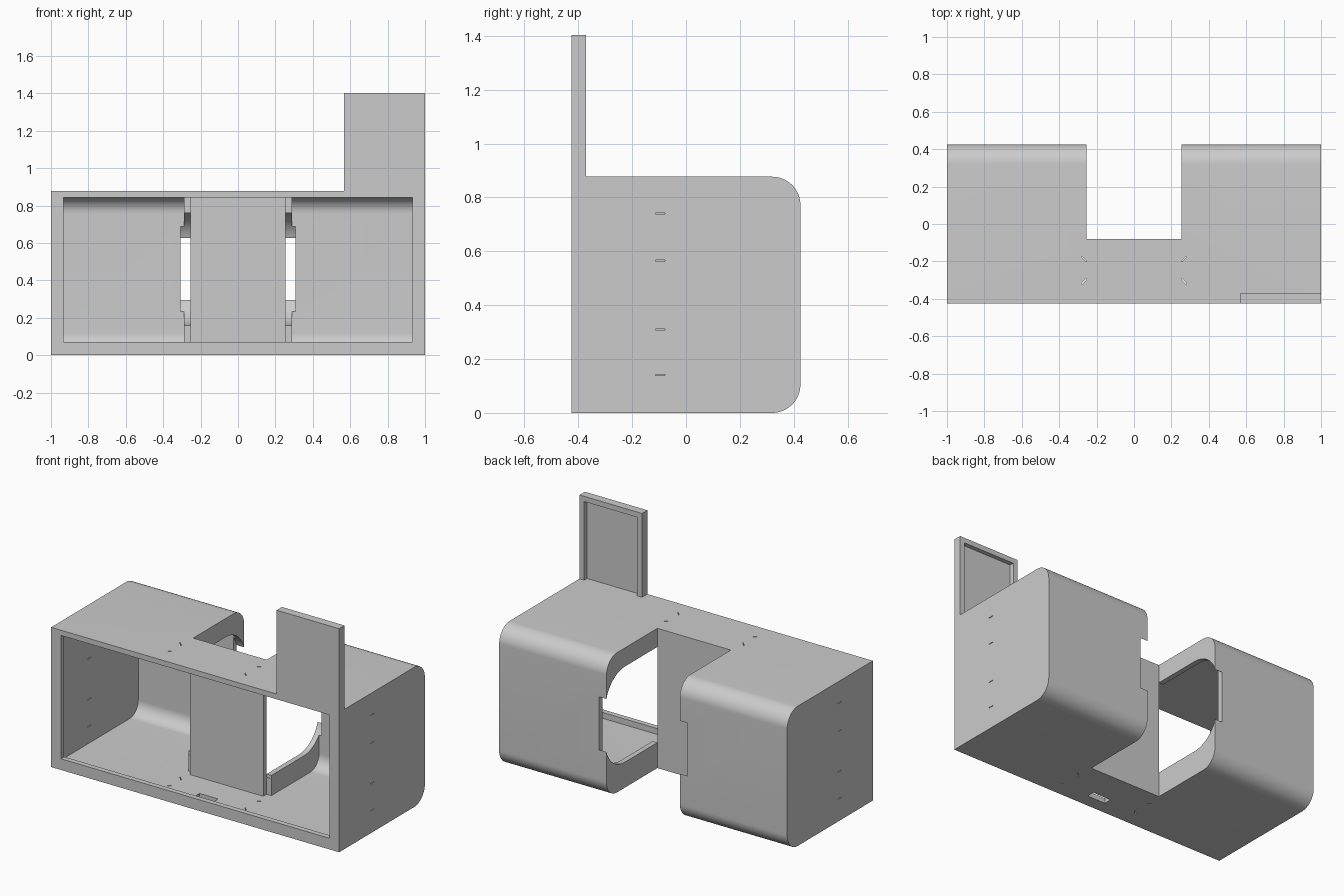
import bpy, bmesh, math
from mathutils import Matrix

cube = bpy.data.objects.get("Cube")
if cube:
    bpy.data.objects.remove(cube, do_unlink=True)

grey = bpy.data.materials.new("plain grey")
grey.use_nodes = True
COLOUR = (0.6, 0.6, 0.6, 1)
grey.diffuse_color = COLOUR
grey.node_tree.nodes["Principled BSDF"].inputs["Base Color"].default_value = COLOUR


def finish(name, bm):
    bmesh.ops.recalc_face_normals(bm, faces=bm.faces)
    mesh = bpy.data.meshes.new(name)
    bm.to_mesh(mesh)
    bm.free()
    mesh.materials.append(grey)
    obj = bpy.data.objects.new(name, mesh)
    bpy.context.collection.objects.link(obj)
    return obj


def box(name, x, y, z, turn=0):
    """Box from three (low, high) ranges, turned about its own upright axis."""
    bm = bmesh.new()
    size = [b - a for a, b in (x, y, z)]
    centre = [(a + b) / 2 for a, b in (x, y, z)]
    place = (Matrix.Translation(centre) @ Matrix.Rotation(math.radians(turn), 4, 'Z')
             @ Matrix.Diagonal((*size, 1)))
    bmesh.ops.create_cube(bm, size=1, matrix=place)
    return finish(name, bm)


def rounded_slab(name, half_x, y, z, radius, steps=16):
    """Side profile with rounded rear corners, extruded along x."""
    points = [(y[0], z[1]), (y[0], z[0])]
    for centre_z, start in ((z[0] + radius, -90), (z[1] - radius, 0)):
        for i in range(steps + 1):
            a = math.radians(start + 90 * i / steps)
            points.append((y[1] - radius + radius * math.cos(a),
                           centre_z + radius * math.sin(a)))
    bm = bmesh.new()
    face = bm.faces.new([bm.verts.new((-half_x, *p)) for p in points])
    new = bmesh.ops.extrude_face_region(bm, geom=[face])["geom"]
    verts = [v for v in new if isinstance(v, bmesh.types.BMVert)]
    bmesh.ops.translate(bm, verts=verts, vec=(2 * half_x, 0, 0))
    return finish(name, bm)


def combine(target, tool, operation='DIFFERENCE'):
    mod = target.modifiers.new("cut", 'BOOLEAN')
    mod.operation, mod.object, mod.solver = operation, tool, 'EXACT'
    bpy.context.view_layer.objects.active = target
    bpy.ops.object.modifier_apply(modifier=mod.name)
    bpy.data.objects.remove(tool, do_unlink=True)


BACK, FRONT, TOP, WALL = 0.425, -0.425, 0.877, 0.033
PANEL_Y = -0.08

# Hollow body with a lip around the front opening
body = rounded_slab("body", 1, (FRONT, BACK), (0, TOP), 0.105)
combine(body, rounded_slab("cavity", 1 - WALL, (FRONT + WALL, BACK - WALL),
                           (WALL, TOP - WALL), 0.085))
combine(body, box("front_opening", (-0.932, 0.932), (-0.6, -0.37), (0.07, TOP - WALL)))

# Rear recess with thin side walls
combine(body, rounded_slab("recess_walls", 0.288, (PANEL_Y, BACK), (0, TOP), 0.105), 'UNION')
combine(body, box("recess", (-0.255, 0.255), (PANEL_Y, 0.6), (-0.1, 1)))

# Rounded windows through the recess walls
combine(body, rounded_slab("window", 0.307, (PANEL_Y - 0.02, BACK + 0.01), (0.16, 0.76), 0.195))

# Slot in the floor
combine(body, box("floor_slot", (-0.065, 0.065), (-0.34, -0.29), (-0.1, 0.06)))

# Hairline slits in the end walls, roof and floor
for z in (0.14, 0.31, 0.565, 0.74):
    combine(body, box("end_slit", (-1.1, 1.1), (-0.113, -0.078), (z - 0.002, z + 0.002)))
for side in (-1, 1):
    for y, turn in ((-0.187, 45), (-0.308, -45)):
        x = 0.268 * side
        combine(body, box("corner_slit", (x - 0.018, x + 0.018), (y - 0.002, y + 0.002),
                          (-0.1, 1), turn * side))

# Central panel closing the recess
box("central_panel", (-0.255, 0.255), (PANEL_Y - WALL, PANEL_Y), (WALL, TOP - WALL))

# Upright plate with a shallow tray on its rear face
plate = box("upright_plate", (0.566, 1), (FRONT, -0.372), (TOP - WALL, 1.403))
combine(plate, box("tray", (0.599, 0.967), (FRONT + 0.025, -0.3), (TOP, 1.37)))

bpy.ops.object.select_all(action='DESELECT')
body.select_set(True)
bpy.context.view_layer.objects.active = body
bpy.ops.object.shade_smooth_by_angle(angle=math.radians(30))
